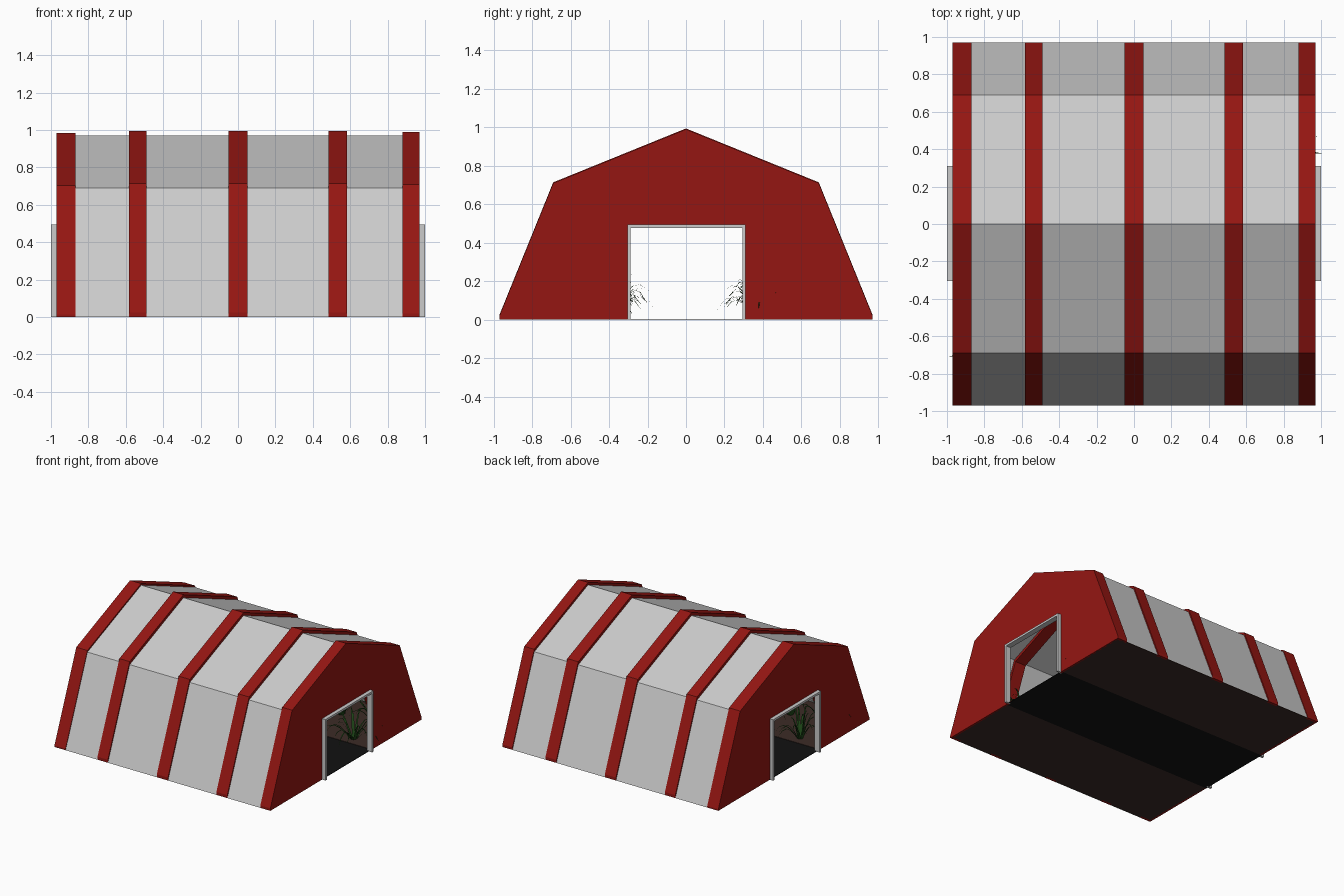
import bpy, bmesh, math, random
from mathutils import Vector

if "Cube" in bpy.data.objects:
    bpy.data.objects.remove(bpy.data.objects["Cube"])

random.seed(4)


def material(name, rgb):
    m = bpy.data.materials.new(name)
    m.diffuse_color = (*rgb, 1)
    m.use_nodes = True
    m.node_tree.nodes["Principled BSDF"].inputs["Base Color"].default_value = m.diffuse_color
    return m


RED = material("red_paint", (0.30, 0.008, 0.006))
SOIL = material("soil", (0.045, 0.025, 0.02))
PATH = material("path", (0.006, 0.006, 0.006))
LEAF = material("leaf", (0.015, 0.07, 0.01))


def make(name, verts, faces, mat=None):
    mesh = bpy.data.meshes.new(name)
    mesh.from_pydata(verts, [], faces)
    bm = bmesh.new()
    bm.from_mesh(mesh)
    bmesh.ops.recalc_face_normals(bm, faces=bm.faces)
    bm.to_mesh(mesh)
    bm.free()
    ob = bpy.data.objects.new(name, mesh)
    bpy.context.collection.objects.link(ob)
    if mat:
        mesh.materials.append(mat)
    return ob


def prism(name, outline, x0, x1, mat=None):
    """Extrude a (y, z) outline along x."""
    n = len(outline)
    verts = [(x, y, z) for x in (x0, x1) for y, z in outline]
    faces = [tuple(range(n)), tuple(range(n, 2 * n))]
    faces += [(i, (i + 1) % n, n + (i + 1) % n, n + i) for i in range(n)]
    return make(name, verts, faces, mat)


def rect(y0, y1, z0, z1):
    return [(y0, z0), (y1, z0), (y1, z1), (y0, z1)]


# gambrel cross-section shared by panels, ribs and end walls
ARCH = [(-0.97, 0), (-0.69, 0.69), (0, 0.97), (0.69, 0.69), (0.97, 0)]


def lifted(d):
    return [(y, z + d) for y, z in ARCH]


# grey cladding sheet
make("cladding", [(x, y, z) for x in (-0.95, 0.95) for y, z in ARCH],
     [(i, i + 1, i + 6, i + 5) for i in range(4)])

# red ribs standing proud of the cladding, inside and out
inner = [(y * 0.98, max(z - 0.02, 0)) for y, z in ARCH]
for i, (x0, x1, d) in enumerate([(-0.97, -0.87, 0.013), (-0.583, -0.49, 0.024),
                                 (-0.05, 0.05, 0.024), (0.485, 0.583, 0.024),
                                 (0.88, 0.97, 0.02)]):
    prism(f"rib_{i}", [(-0.97, 0)] + lifted(d) + [(0.97, 0)] + inner[::-1],
          x0, x1, RED)

for side in (-1, 1):
    tag = "right" if side > 0 else "left"
    # end wall with the doorway notched out of its outline
    door = [(0.3, 0), (0.3, 0.485), (-0.3, 0.485), (-0.3, 0)]
    prism(f"end_wall_{tag}", [(-0.97, 0)] + lifted(0.013 if side < 0 else 0.02)
          + [(0.97, 0)] + door, side * 0.955, side * 0.97, RED)
    # grey door frame
    prism(f"door_frame_{tag}",
          [(-0.305, 0), (-0.305, 0.495), (0.31, 0.495), (0.31, 0),
           (0.293, 0), (0.293, 0.478), (-0.288, 0.478), (-0.288, 0)],
          side * 0.955, side * 1.0)

# ground: two soil beds and a central path
prism("path", rect(-0.32, 0.32, 0, 0.005), -0.97, 0.97, PATH)
prism("soil_bed_front", rect(-0.965, -0.32, 0, 0.008), -0.965, 0.965, SOIL)
prism("soil_bed_back", rect(0.32, 0.965, 0, 0.008), -0.965, 0.965, SOIL)


def plant(name, cx, cy):
    """Clump of arching, tapering blades."""
    verts, faces = [], []
    blades = 18
    for b in range(blades):
        a = math.tau * b / blades + random.uniform(-0.2, 0.2)
        out = Vector((math.cos(a), math.sin(a), 0))
        across = Vector((-out.y, out.x, 0))
        reach = random.uniform(0.05, 0.24)
        rise = random.uniform(0.2, 0.3) - reach * 0.3
        droop = reach * random.uniform(0.2, 0.7)
        start, steps = len(verts), 5
        for s in range(steps):
            t = s / steps
            p = Vector((cx, cy, -0.001)) + out * (0.015 + reach * t)
            p.z += rise * math.sin(t * 1.7) - droop * t ** 3
            w = 0.009 * (1 - t * 0.7)
            for k in (-w, w):
                verts.append(p + across * k)
        verts.append(Vector((cx, cy, max(rise - droop, 0.02)))
                     + out * (reach + 0.015))
        for s in range(steps - 1):
            i = start + 2 * s
            faces.append((i, i + 1, i + 3, i + 2))
        i = start + 2 * steps
        faces.append((i - 2, i - 1, i))
    # keep leaf tips inside the sloping walls
    for v in verts:
        limit = 0.95 - v.z * 0.4
        v.y = max(-limit, min(limit, v.y))
        v.z = max(v.z, 0)
    make(name, verts, faces, LEAF)


# planted rows either side of the path
for row, y in enumerate((-0.7, -0.4, 0.4, 0.7)):
    for i in range(6):
        plant(f"plant_{row}_{i}", -0.75 + 0.3 * i + random.uniform(-0.02, 0.02), y)
